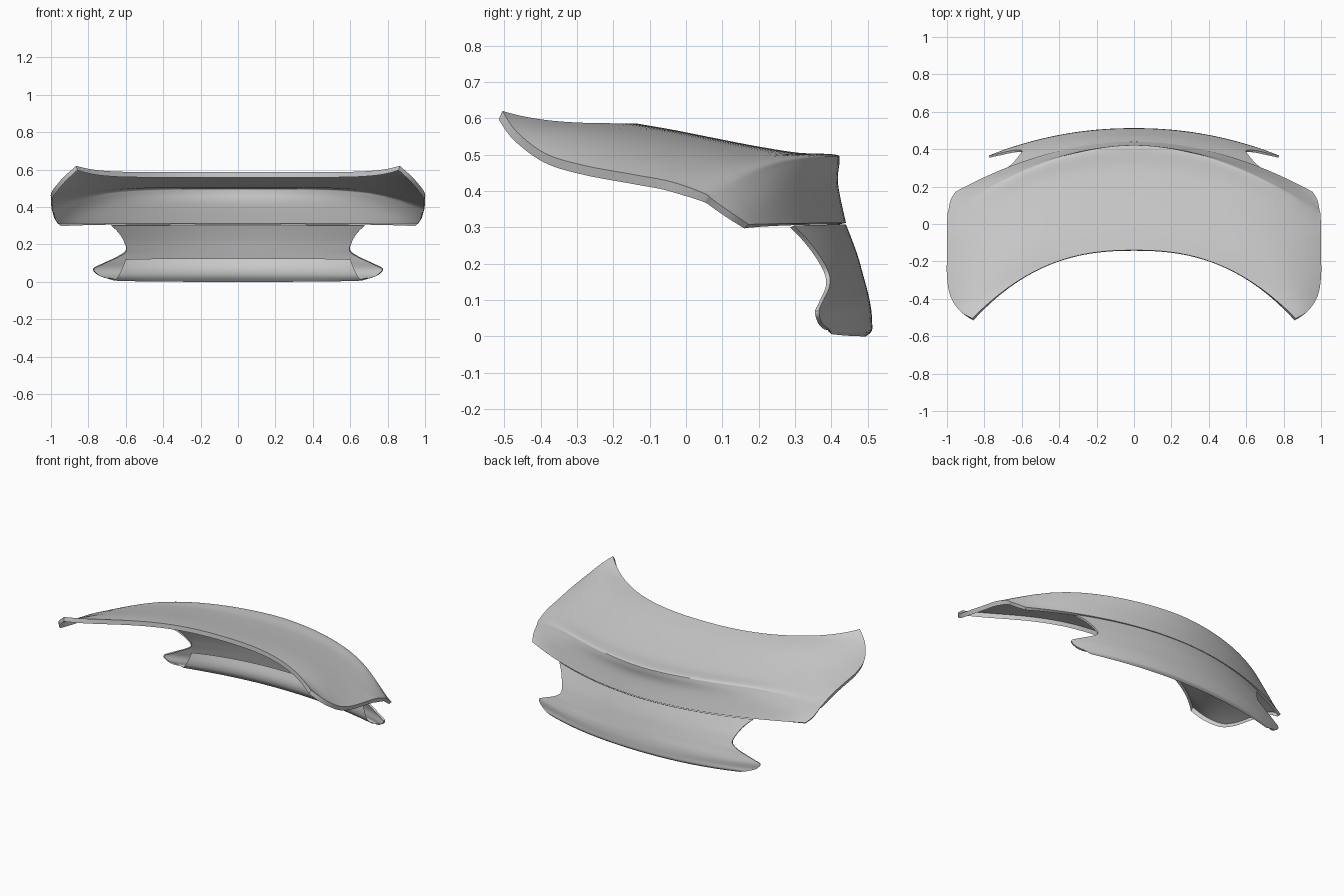
import bpy, bmesh, math
from mathutils import Vector

if "Cube" in bpy.data.objects:
    bpy.data.objects.remove(bpy.data.objects["Cube"])

# Each row: centre y, centre z, edge x, edge y, edge z, y falloff power, z falloff power
DECK = [
    (-.14, .586, .865, -.505, .620, 2.4, 8),
    (-.11, .581, .93, -.465, .562, 2.4, 9),
    (-.03, .567, .982, -.385, .502, 2.4, 7),
    (.08, .545, 1.0, -.28, .470, 2.4, 5.5),
    (.20, .522, 1.0, -.15, .446, 2.3, 5),
    (.31, .505, 1.0, -.04, .425, 2.1, 4.8),
    (.41, .500, .997, .05, .393, 1.85, 4.7),
    (.422, .482, .992, .075, .375, 1.87, 4.5),
    (.418, .420, .98, .13, .336, 1.92, 4),
    (.44, .312, .955, .172, .308, 1.95, 3),
]
LOWER = [
    (.44, .308, .68, .297, .305, 1.95, 2),
    (.455, .27, .64, .335, .265, 1.95, 2),
    (.473, .22, .61, .372, .215, 1.95, 2),
    (.487, .17, .60, .394, .170, 2.0, 2),
    (.498, .13, .645, .394, .135, 2.0, 3),
    (.505, .10, .72, .378, .100, 2.1, 4),
    (.510, .07, .775, .366, .070, 2.1, 4),
    (.512, .04, .75, .374, .037, 2.1, 4),
    (.511, .015, .70, .395, .018, 2.1, 4),
    (.495, .000, .66, .400, .006, 2.1, 4),
]
# hem folded up behind the lower edge
HEM = [
    (.495, .000, .66, .400, .006, 2.1, 4),
    (.472, .03, .64, .385, .03, 2.1, 4),
    (.468, .07, .62, .385, .07, 2.1, 4),
    (.485, .125, .60, .395, .12, 2.1, 4),
]


def catmull(rows, n):
    """Smoothly resample the row parameters."""
    out = []
    for i in range(len(rows) - 1):
        a = rows[max(i - 1, 0)]
        b, c = rows[i], rows[i + 1]
        d = rows[min(i + 2, len(rows) - 1)]
        for k in range(n):
            t = k / n
            out.append([.5 * (2*q + (r-p)*t + (2*p-5*q+4*r-s)*t*t + (3*q-p-3*r+s)*t**3)
                        for p, q, r, s in zip(a, b, c, d)])
    out.append(list(rows[-1]))
    return out


def panel(name, rows, depth, fade=False, half=28, n=5):
    """Loft a mirrored curved panel and turn its rim inward as a flange."""
    bm = bmesh.new()
    grid = []
    for yc, zc, xe, ye, ze, p, q in catmull(rows, n):
        line = []
        for i in range(-half, half + 1):
            s = math.sin(abs(i) / half * math.pi / 2)
            x = math.copysign(xe * s, i)
            line.append(bm.verts.new((x, yc + (ye-yc) * s**p, zc + (ze-zc) * s**q)))
        grid.append(line)
    for r0, r1 in zip(grid, grid[1:]):
        for j in range(2 * half):
            bm.faces.new((r0[j], r0[j+1], r1[j+1], r1[j]))
    # let the spoiler crease fade out towards the corners
    if fade:
        for limit, times in ((.74, 4), (.80, 8), (.87, 10)):
            soft = [v for v in bm.verts if abs(v.co.x) > limit and v.co.y > -.05
                    and not v.is_boundary]
            for _ in range(times):
                bmesh.ops.smooth_vert(bm, verts=soft, factor=.5, use_axis_x=True,
                                      use_axis_y=True, use_axis_z=True)
    bm.normal_update()
    # inward flange round the whole rim
    if depth:
        rim = [e for e in bm.edges if e.is_boundary]
        ext = {}
        for v in {v for e in rim for v in e.verts}:
            drop = .01 * min(1, max(0, (.16 - v.co.y) / .16)) if fade else 0
            ext[v] = bm.verts.new(v.co - v.normal * depth - Vector((0, 0, drop)))
        for e in rim:
            loop = e.link_loops[0]
            a, b = loop.vert, loop.link_loop_next.vert
            bm.faces.new((b, a, ext[a], ext[b]))
    for v in bm.verts:
        v.co.z = max(v.co.z, 0)
    me = bpy.data.meshes.new(name)
    bm.to_mesh(me)
    bm.free()
    ob = bpy.data.objects.new(name, me)
    bpy.context.collection.objects.link(ob)
    bpy.ops.object.select_all(action='DESELECT')
    ob.select_set(True)
    bpy.context.view_layer.objects.active = ob
    bpy.ops.object.shade_smooth_by_angle(angle=math.radians(35))
    return ob


# upper lid with spoiler lip, lower rear panel, folded inner hem
panel("lid_deck", DECK, .018, fade=True)
panel("lid_lower_panel", LOWER, .012)
panel("lower_inner_hem", HEM, 0)
